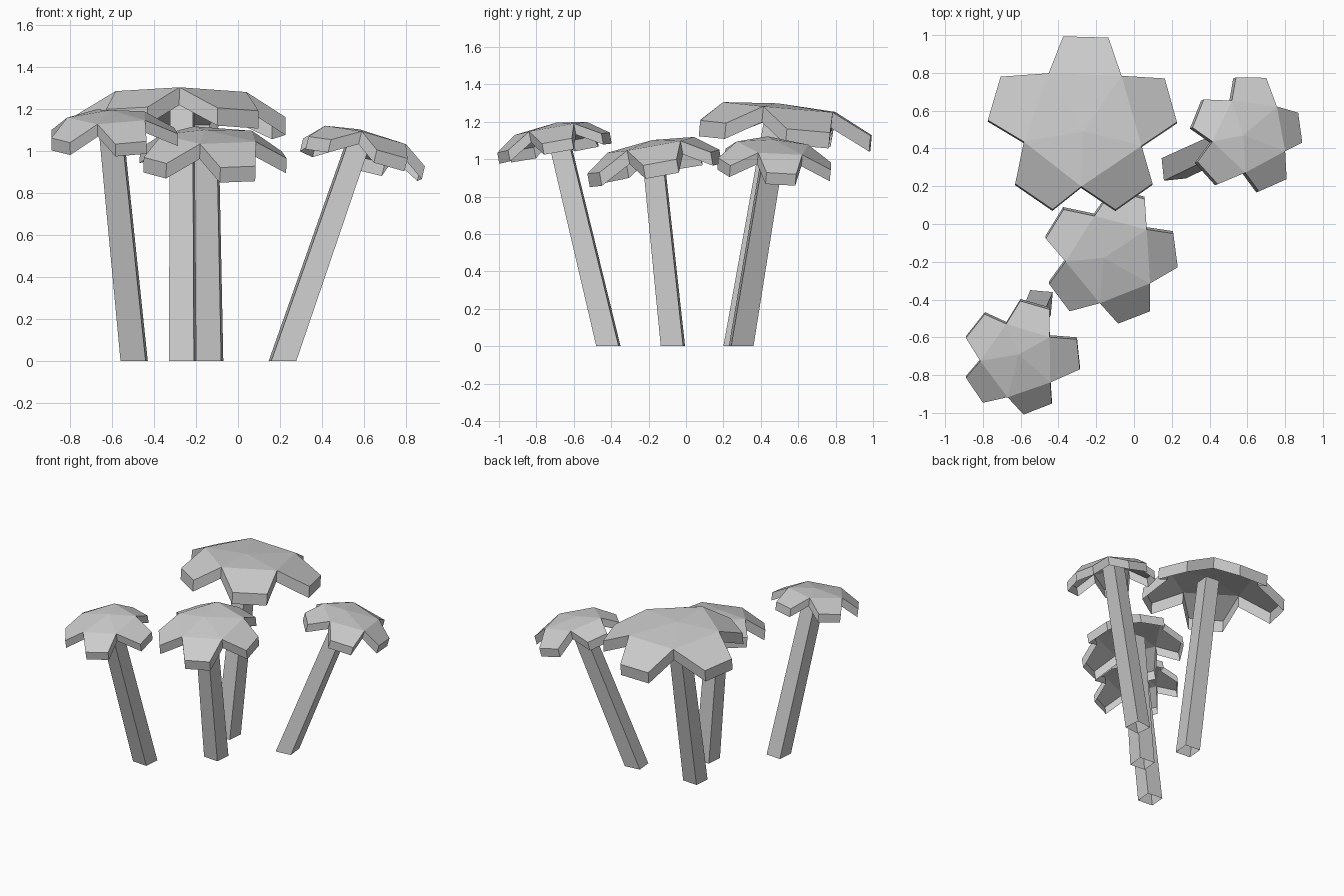
import bpy, bmesh
from math import cos, sin, radians
from mathutils import Vector

if "Cube" in bpy.data.objects:
    bpy.data.objects.remove(bpy.data.objects["Cube"])


def add_object(name, verts, faces):
    mesh = bpy.data.meshes.new(name)
    mesh.from_pydata([tuple(v) for v in verts], [], faces)
    bm = bmesh.new()
    bm.from_mesh(mesh)
    bmesh.ops.recalc_face_normals(bm, faces=bm.faces)
    bm.to_mesh(mesh)
    bm.free()
    ob = bpy.data.objects.new(name, mesh)
    bpy.context.collection.objects.link(ob)
    return ob


# Leaning square trunk, slightly tapered, open at both ends
def trunk(name, base, top, size=0.12, taper=0.9, turn=-5):
    verts = []
    for (x, y, z), s in ((base, size), (top, size * taper)):
        for k in range(4):
            a = radians(45 + turn + 90 * k)
            r = s * 0.7071
            verts.append((x + r * cos(a), y + r * sin(a), z))
    faces = [(k, (k + 1) % 4, 4 + (k + 1) % 4, 4 + k) for k in range(4)]
    add_object(name, verts, faces)


# Star canopy: shallow five-sided peak, five drooping flaps, skirt wall, open below
def canopy(name, centre, apex, phase, ring, tips, half, slope, drop, thick, rise=0.025):
    cx, cy, cz = centre
    sx, sy = slope

    def point(dx, dy, dz):
        return Vector((cx + dx, cy + dy, cz + sx * dx + sy * dy + dz))

    top = [point(apex[0] - cx, apex[1] - cy, rise)]
    for k in range(5):
        a = radians(phase + 72 * k)
        top.append(point(ring * cos(a), ring * sin(a), 0))
    for x, y in tips:
        out = Vector((x - cx, y - cy))
        side = Vector((-out.y, out.x)).normalized() * half
        for s in (-1, 1):
            top.append(point(out.x + s * side.x, out.y + s * side.y, -drop))
    n = len(top)
    normal = Vector((-sx, -sy, 1)).normalized()
    verts = top + [v - normal * thick for v in top[1:]]
    faces = []
    for k in range(5):
        p, q = 1 + k, 1 + (k + 1) % 5
        e, f = 6 + 2 * k, 7 + 2 * k
        faces += [(0, p, q), (p, e, f, q)]
        for i, j in ((p, e), (e, f), (f, q)):
            faces.append((i, j, j + n - 1, i + n - 1))
    add_object(name, verts, faces)


# Large tree at the back
trunk("large_trunk", (-0.265, 0.265, 0), (-0.265, 0.485, 1.26))
canopy("large_canopy", (-0.268, 0.526, 1.275), (-0.27, 0.49), 52, 0.328,
       [(-0.255, 0.99), (-0.74, 0.665), (-0.53, 0.145), (0, 0.145), (0.195, 0.655)],
       0.12, (-0.01, -0.09), 0.107, 0.085, 0.02)

# Middle tree
trunk("middle_trunk", (-0.135, -0.07, 0), (-0.15, -0.18, 1.06))
canopy("middle_canopy", (-0.12, -0.184, 1.075), (-0.16, -0.18), 39.5, 0.243,
       [(-0.03, 0.155), (-0.42, 0), (-0.395, -0.39), (0, -0.495), (0.22, -0.14)],
       0.09, (-0.03, 0.18), 0.09, 0.073)

# Left front tree
trunk("left_trunk", (-0.495, -0.415, 0), (-0.61, -0.69, 1.15))
canopy("left_canopy", (-0.61, -0.722, 1.165), (-0.61, -0.69), 37, 0.204,
       [(-0.525, -0.43), (-0.84, -0.54), (-0.845, -0.88), (-0.51, -0.98), (-0.295, -0.69)],
       0.08, (0.02, 0.18), 0.08, 0.06)

# Right tree
trunk("right_trunk", (0.212, 0.295, 0), (0.58, 0.47, 1.06), turn=6)
canopy("right_canopy", (0.616, 0.474, 1.07), (0.58, 0.47), 46.5, 0.204,
       [(0.62, 0.775), (0.34, 0.585), (0.39, 0.27), (0.735, 0.205), (0.88, 0.51)],
       0.08, (-0.24, -0.09), 0.08, 0.063)
